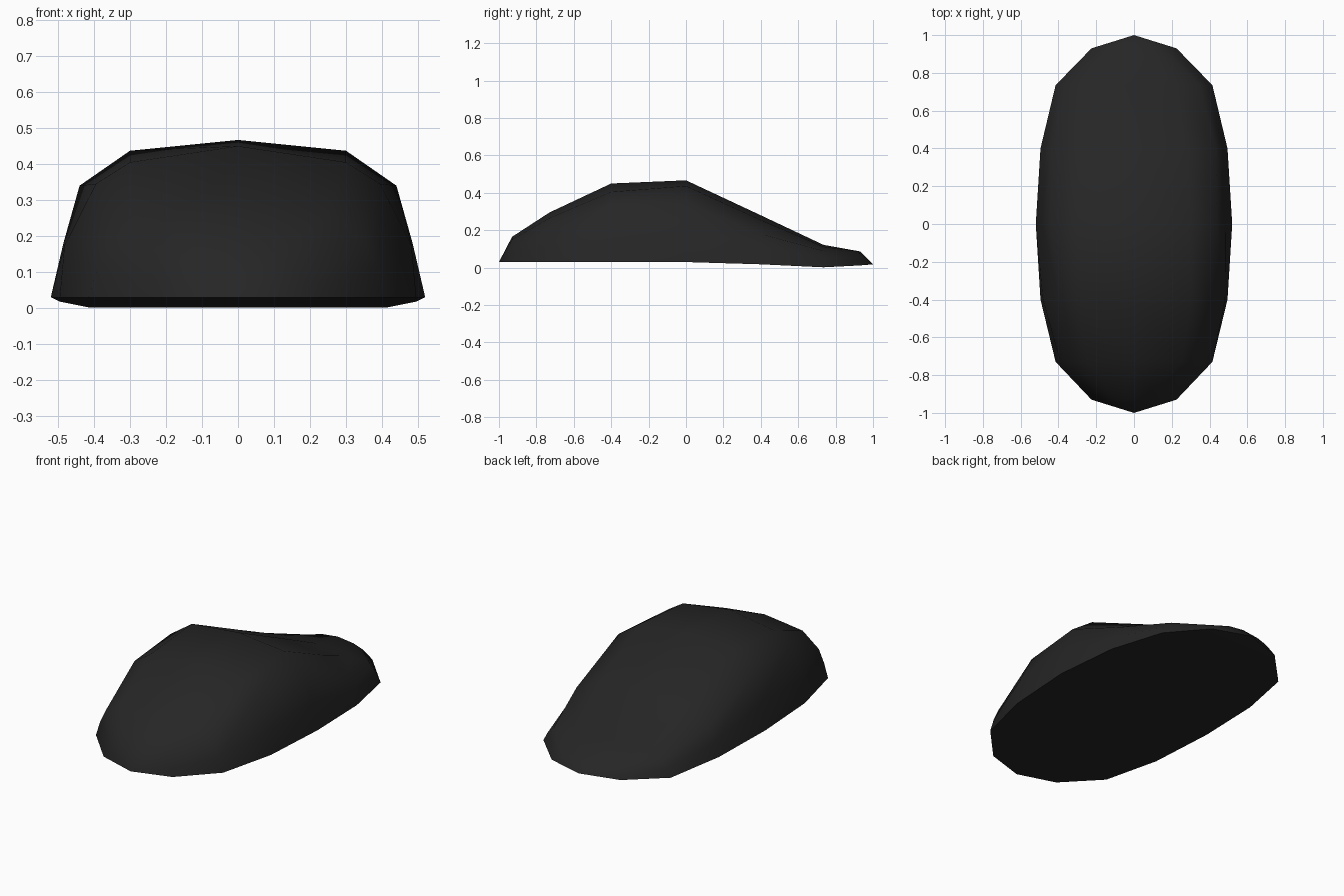
import bpy, bmesh, math

if "Cube" in bpy.data.objects:
    bpy.data.objects.remove(bpy.data.objects["Cube"])

# Cross-sections along y: (y, [(x, z) from rim up to the crest])
rings = [
    (-0.93, [(.225, .03), (.20, .07), (.165, .107), (.10, .15), (0, .165)]),
    (-0.73, [(.415, .03), (.39, .11), (.355, .185), (.25, .265), (0, .295)]),
    (-0.40, [(.495, .03), (.482, .173), (.395, .345), (.30, .405), (0, .45)]),
    (0.00, [(.52, .03), (.485, .18), (.44, .34), (.30, .437), (0, .467)]),
    (0.40, [(.495, .018), (.47, .10), (.433, .18), (.28, .255), (0, .28)]),
    (0.735, [(.415, .002), (.39, .05), (.35, .09), (.22, .112), (0, .122)]),
    (0.93, [(.225, .012), (.20, .03), (.16, .055), (.10, .075), (0, .087)]),
]

mat = bpy.data.materials.new("charcoal_plastic")
mat.diffuse_color = (0.019, 0.019, 0.019, 1)
mat.use_nodes = True
mat.node_tree.nodes["Principled BSDF"].inputs["Base Color"].default_value = mat.diffuse_color

bm = bmesh.new()
front = bm.verts.new((0, -1, .03))
back = bm.verts.new((0, 1, .018))

# Full mirrored arcs, right rim over the crest to left rim
arcs = []
for y, half in rings:
    pts = half + [(-x, z) for x, z in half[-2::-1]]
    arcs.append([bm.verts.new((x, y, z)) for x, z in pts])

# Domed shell and the underside strips between neighbouring sections
for a, b in zip(arcs, arcs[1:]):
    for i in range(8):
        bm.faces.new((a[i], b[i], b[i + 1], a[i + 1]))
    bm.faces.new((a[0], a[8], b[8], b[0]))

# Pointed front and back ends, closed underneath
for tip, arc in ((front, arcs[0]), (back, arcs[-1])):
    for i in range(8):
        bm.faces.new((tip, arc[i], arc[i + 1]))
    bm.faces.new((tip, arc[8], arc[0]))

bmesh.ops.recalc_face_normals(bm, faces=bm.faces)
mesh = bpy.data.meshes.new("mouse_body")
bm.to_mesh(mesh)
bm.free()
mesh.materials.append(mat)

body = bpy.data.objects.new("mouse_body", mesh)
bpy.context.collection.objects.link(body)
bpy.context.view_layer.objects.active = body
body.select_set(True)
bpy.ops.object.shade_smooth_by_angle(angle=math.radians(60))
